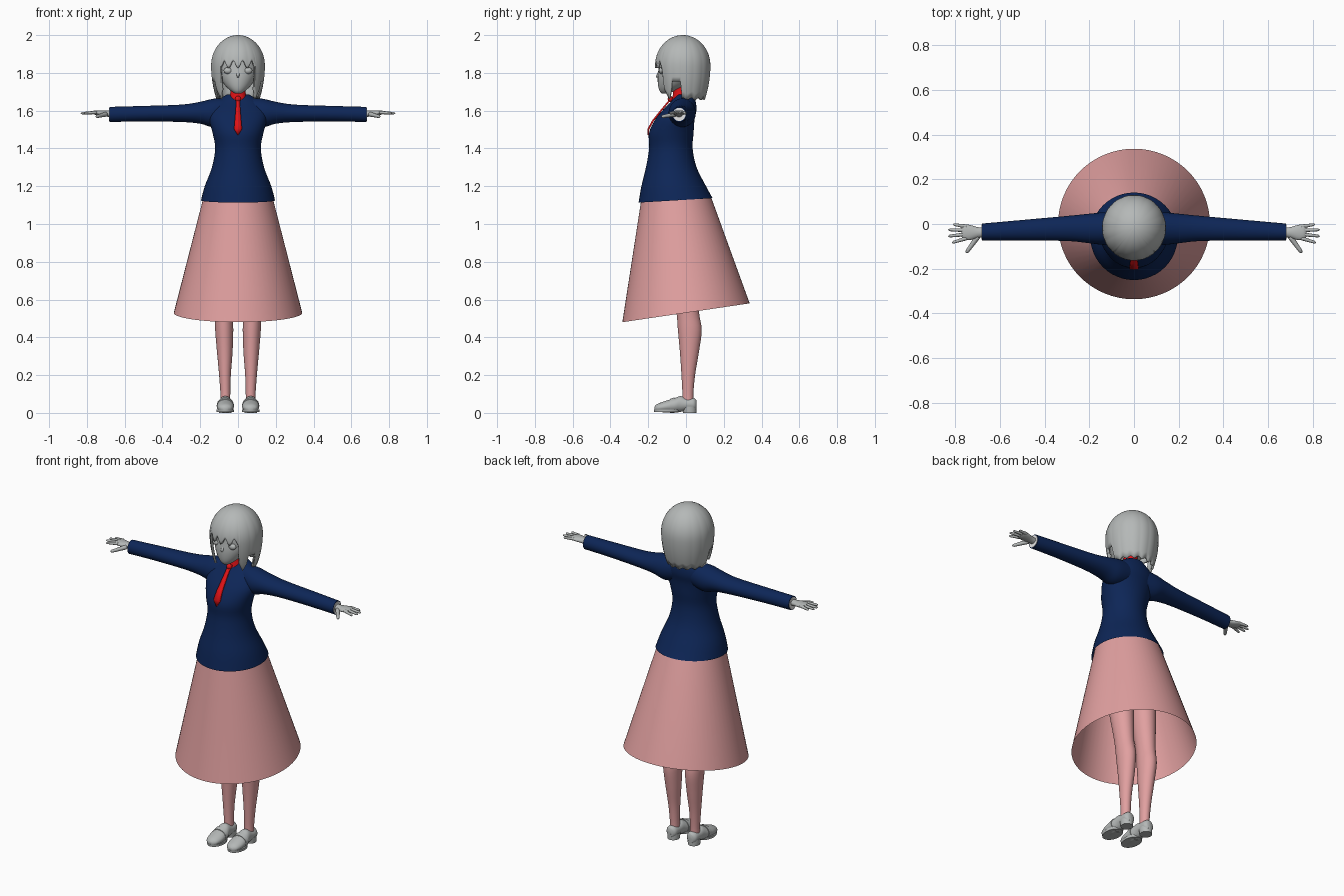
import bpy, bmesh
from math import sin, cos, pi, sqrt, radians
from mathutils import Vector

cube = bpy.data.objects.get("Cube")
if cube:
    bpy.data.objects.remove(cube)


def material(name, r, g, b):
    m = bpy.data.materials.new(name)
    m.use_nodes = True
    m.diffuse_color = (r, g, b, 1)
    bsdf = next(n for n in m.node_tree.nodes if n.type == 'BSDF_PRINCIPLED')
    bsdf.inputs["Base Color"].default_value = (r, g, b, 1)
    bsdf.inputs["Roughness"].default_value = 0.8
    return m


GREY = material("pale grey", 0.46, 0.48, 0.475)
PINK = material("dusty pink", 0.75, 0.35, 0.35)
NAVY = material("navy blue", 0.004, 0.019, 0.095)
RED = material("bright red", 0.75, 0.006, 0.008)
WHITE = material("white", 0.9, 0.9, 0.9)


def finish(bm, name, mat, angle=45):
    bmesh.ops.recalc_face_normals(bm, faces=bm.faces)
    me = bpy.data.meshes.new(name)
    bm.to_mesh(me)
    bm.free()
    me.materials.append(mat)
    me.shade_smooth()
    me.set_sharp_from_angle(angle=radians(angle))
    ob = bpy.data.objects.new(name, me)
    bpy.context.collection.objects.link(ob)
    return ob


def spline(rows, steps):
    """Smoothly interpolate a list of equal-length tuples."""
    out = []
    for i in range(len(rows) - 1):
        quad = [rows[max(i - 1, 0)], rows[i], rows[i + 1], rows[min(i + 2, len(rows) - 1)]]
        for k in range(steps):
            t = k / steps
            out.append([0.5 * (2 * b + (c - a) * t + (2 * a - 5 * b + 4 * c - d) * t * t
                               + (3 * b - a - 3 * c + d) * t ** 3) for a, b, c, d in zip(*quad)])
    return out + [list(rows[-1])]


def loft(name, mat, rows, axis='z', caps=(True, True), n=32, steps=4, flip=1):
    """Ellipses along an axis: (position, centre u, centre v, radius u, radius v, tilt)."""
    bm = bmesh.new()
    rings = []
    for row in spline([tuple(r) + (0,) * (6 - len(r)) for r in rows], steps):
        s, cu, cv, ru, rv, tilt = row
        ring = []
        for k in range(n):
            a = 2 * pi * k / n
            u, v = cu + ru * cos(a), cv + rv * sin(a)
            w = s + tilt * (v - cv)
            x, y, z = {'x': (w, u, v), 'y': (u, w, v), 'z': (u, v, w)}[axis]
            ring.append(bm.verts.new((x * flip, y, z)))
        rings.append(ring)
    for a, b in zip(rings, rings[1:]):
        for k in range(n):
            bm.faces.new((a[k], a[k - 1], b[k - 1], b[k]))
    for use, ring in zip(caps, (rings[0], rings[-1])):
        if use:
            bm.faces.new(ring)
    return finish(bm, name, mat)


def ball(name, mat, centre, size):
    bm = bmesh.new()
    bmesh.ops.create_uvsphere(bm, u_segments=20, v_segments=12, radius=1)
    bmesh.ops.scale(bm, vec=size, verts=bm.verts)
    bmesh.ops.translate(bm, vec=centre, verts=bm.verts)
    return finish(bm, name, mat)


def finger(name, start, end, radius):
    """Tapered rounded tube between two points."""
    start, end = Vector(start), Vector(end)
    d = end - start
    q = d.to_track_quat('Z', 'Y')
    bm = bmesh.new()
    bmesh.ops.create_uvsphere(bm, u_segments=12, v_segments=10, radius=1)
    for v in bm.verts:
        h = (v.co.z + 1) / 2
        w = radius * (1 - 0.4 * h) * min(1, 1.7 * sqrt(max(0, 1 - v.co.z ** 2)))
        side = Vector((v.co.x, v.co.y, 0))
        side = side.normalized() * w if side.length > 1e-4 else side * 0
        v.co = start + d * h + q @ side
    return finish(bm, name, GREY)


# Clothes on the trunk
loft("skirt", PINK, [(0.53, 0, 0, 0.34, 0.337, 0.148), (1.125, 0, -0.052, 0.187, 0.187, 0.06),
                     (1.2, 0, -0.062, 0.167, 0.165)], caps=(False, True), n=64, steps=1)
loft("jacket", NAVY, [(1.125, 0, -0.055, 0.196, 0.196, 0.06), (1.2, 0, -0.065, 0.176, 0.171),
                      (1.3, 0, -0.078, 0.138, 0.134), (1.4, 0, -0.08, 0.121, 0.115),
                      (1.48, 0, -0.078, 0.134, 0.118), (1.55, 0, -0.06, 0.152, 0.105),
                      (1.6, 0, -0.035, 0.152, 0.09), (1.645, 0, -0.015, 0.12, 0.067),
                      (1.685, 0, -0.006, 0.06, 0.045)], caps=(False, True), n=48)
loft("neck", RED, [(1.62, 0, -0.03, 0.05, 0.05), (1.67, 0, -0.028, 0.046, 0.044),
                   (1.7, 0, -0.03, 0.04, 0.038), (1.76, 0, -0.03, 0.04, 0.036)])

# Tie: a thin blade lying on the chest
bm = bmesh.new()
pairs = []
for z, w, y in [(1.672, 0.014, -0.076), (1.648, 0.01, -0.098), (1.6, 0.013, -0.138),
                (1.55, 0.017, -0.178), (1.505, 0.021, -0.203), (1.47, 0.001, -0.205)]:
    pairs.append([bm.verts.new((s * w, y, z)) for s in (-1, 1)])
for a, b in zip(pairs, pairs[1:]):
    bm.faces.new((a[0], a[1], b[1], b[0]))
tie = finish(bm, "tie", RED)
tie.modifiers.new("thickness", 'SOLIDIFY').thickness = 0.009
ball("tie_knot", RED, (0, -0.083, 1.662), (0.016, 0.014, 0.016))

# Limbs, built once per side
for side, m in (("left", 1), ("right", -1)):
    loft(side + "_sleeve", NAVY, [(0.05, -0.015, 1.6, 0.06, 0.068), (0.13, -0.02, 1.588, 0.072, 0.075),
                                  (0.2, -0.02, 1.589, 0.066, 0.058), (0.3, -0.02, 1.586, 0.056, 0.046),
                                  (0.5, -0.028, 1.584, 0.046, 0.041),
                                  (0.68, -0.036, 1.58, 0.038, 0.04)], 'x', flip=m)
    loft(side + "_cuff_lining", WHITE, [(0.676, -0.036, 1.58, 0.034, 0.035),
                                        (0.682, -0.036, 1.58, 0.034, 0.035)], 'x', steps=1, flip=m)
    loft(side + "_palm", GREY, [(0.66, -0.037, 1.582, 0.02, 0.018), (0.7, -0.038, 1.585, 0.024, 0.016),
                                (0.735, -0.038, 1.588, 0.034, 0.014), (0.76, -0.036, 1.59, 0.033, 0.011),
                                (0.772, -0.036, 1.59, 0.022, 0.005)], 'x', n=20, flip=m)
    tips = [(-0.062, 0.815, -0.084), (-0.045, 0.833, -0.055), (-0.028, 0.832, -0.026), (-0.012, 0.81, -0.002)]
    for i, (y0, x1, y1) in enumerate(tips):
        finger(f"{side}_finger_{i + 1}", (m * 0.745, y0, 1.591), (m * x1, y1, 1.586), 0.0095)
    finger(side + "_thumb", (m * 0.695, -0.05, 1.582), (m * 0.752, -0.13, 1.568), 0.013)

    loft(side + "_leg", PINK, [(0.05, 0.067, 0.01, 0.026, 0.03), (0.1, 0.067, 0.01, 0.026, 0.029),
                               (0.2, 0.069, 0.012, 0.031, 0.036), (0.32, 0.07, 0.018, 0.041, 0.05),
                               (0.44, 0.073, 0.02, 0.048, 0.063), (0.54, 0.076, 0.008, 0.049, 0.06),
                               (0.75, 0.078, -0.015, 0.065, 0.075), (1.0, 0.08, -0.04, 0.078, 0.095),
                               (1.15, 0.075, -0.06, 0.075, 0.09)], flip=m)
    # Loafer: upper, sole, heel and strap
    loft(side + "_shoe", GREY, [(-0.168, 0.067, 0.022, 0.012, 0.01), (-0.152, 0.067, 0.026, 0.034, 0.021),
                                (-0.11, 0.067, 0.033, 0.045, 0.03), (-0.06, 0.067, 0.04, 0.042, 0.038),
                                (-0.03, 0.067, 0.047, 0.036, 0.042), (0, 0.067, 0.046, 0.034, 0.034),
                                (0.04, 0.067, 0.045, 0.032, 0.034),
                                (0.055, 0.067, 0.042, 0.018, 0.026)], 'y', flip=m)
    loft(side + "_sole", GREY, [(0.004, 0.067, -0.1, 0.046, 0.068), (0.018, 0.067, -0.1, 0.047, 0.07)],
         steps=1, flip=m)
    loft(side + "_heel", GREY, [(0, 0.067, 0.02, 0.033, 0.035), (0.035, 0.067, 0.018, 0.035, 0.038)],
         steps=1, flip=m)
    loft(side + "_shoe_strap", GREY, [(-0.085, 0.067, 0.037, 0.046, 0.037),
                                      (-0.06, 0.067, 0.041, 0.045, 0.041)], 'y', steps=1, flip=m)
    # Face details that come in pairs
    ball(side + "_eye", GREY, (m * 0.052, -0.128, 1.812), (0.024, 0.016, 0.018))
    ball(side + "_ear", GREY, (m * 0.108, -0.03, 1.81), (0.01, 0.018, 0.03))

# Head
loft("head", GREY, [(1.69, 0, -0.112, 0.014, 0.014), (1.705, 0, -0.098, 0.038, 0.042),
                    (1.735, 0, -0.07, 0.07, 0.078), (1.78, 0, -0.043, 0.098, 0.107),
                    (1.83, 0, -0.03, 0.11, 0.114), (1.9, 0, -0.02, 0.108, 0.115),
                    (1.95, 0, -0.015, 0.075, 0.08), (1.97, 0, -0.015, 0.03, 0.03)])
finger("nose", (0, -0.14, 1.8), (0, -0.157, 1.776), 0.009)
ball("mouth", GREY, (0, -0.142, 1.742), (0.013, 0.006, 0.004))


# Bobbed hair: a dome whose hem height depends on direction (0 = back, pi = front)
def hem(a):
    a = abs(a)
    if a < 1.62:
        return 1.662 + 0.006 * cos(a * 16)
    if a < 2.02:
        return 1.755
    if a < 2.42:
        return 1.66 + 0.28 * abs(a - 2.22)
    return 1.845 + 0.02 * cos((pi - a) * 17 + pi)


bm = bmesh.new()
COLS, ROWS, CROWN, WIDEST = 144, 20, 2.0, 1.84
top = bm.verts.new((0, -0.017, CROWN))
columns = []
for c in range(COLS):
    a = -pi + 2 * pi * c / COLS
    col = [top]
    for r in range(1, ROWS + 1):
        t = r / ROWS
        z = CROWN - (CROWN - hem(a)) * t * t
        if z > WIDEST:
            f = sqrt(max(0, 1 - ((z - WIDEST) / 0.16) ** 2))
        else:
            f = 1 - 0.2 * ((WIDEST - z) / 0.18) ** 2
        f *= 1 + 0.012 * t * abs(sin(a * 8))
        col.append(bm.verts.new((0.142 * f * sin(a), -0.017 + 0.146 * f * cos(a), z)))
    columns.append(col)
for i, b in enumerate(columns):
    a = columns[i - 1]
    bm.faces.new((top, a[1], b[1]))
    for r in range(1, ROWS):
        bm.faces.new((a[r], a[r + 1], b[r + 1], b[r]))
hair = finish(bm, "hair", GREY)
solid = hair.modifiers.new("thickness", 'SOLIDIFY')
solid.thickness = 0.012
